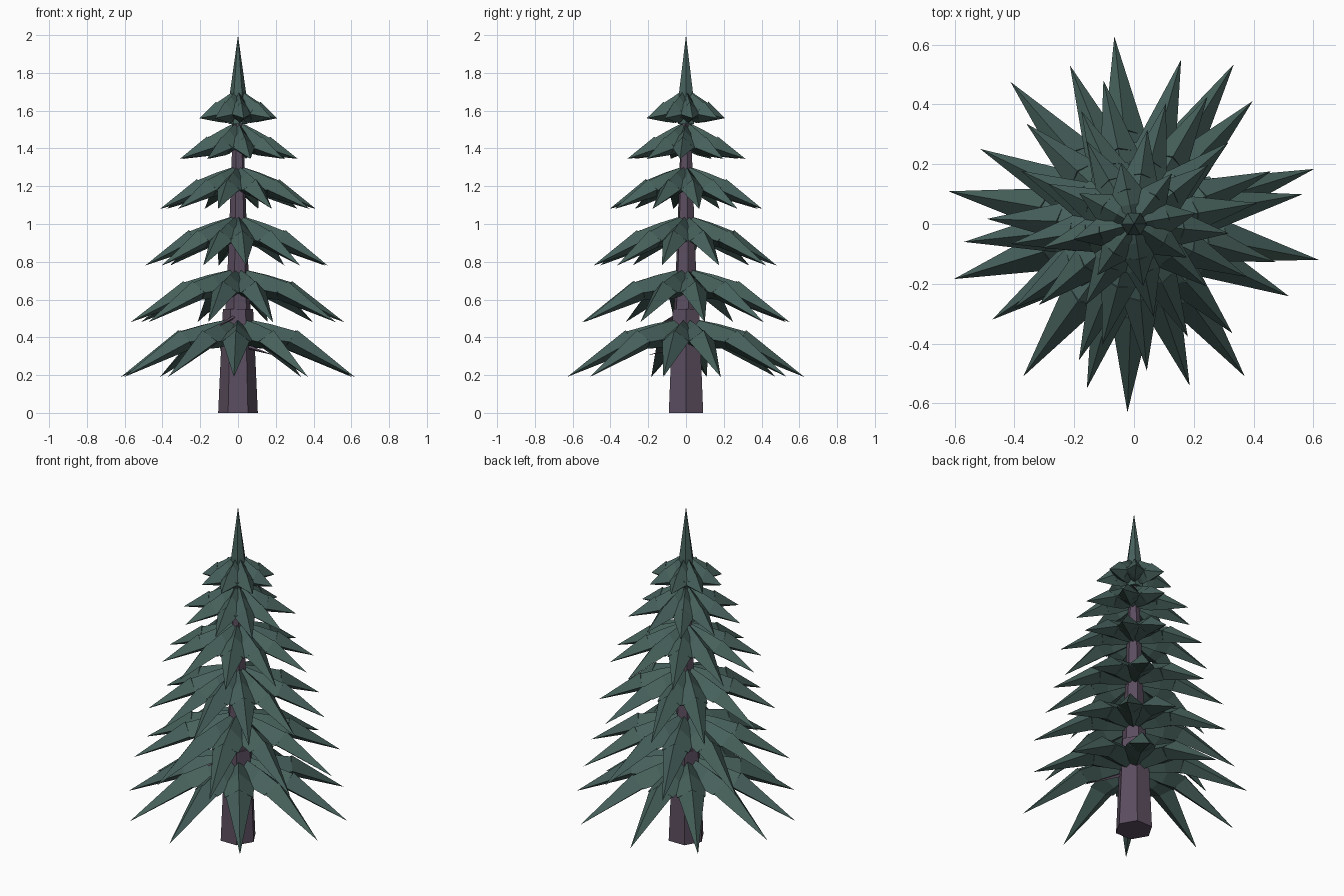
import bpy, bmesh, math
from mathutils import Vector

if "Cube" in bpy.data.objects:
    bpy.data.objects.remove(bpy.data.objects["Cube"])

def material(name, rgb):
    m = bpy.data.materials.new(name)
    m.diffuse_color = (*rgb, 1)
    m.use_nodes = True
    m.node_tree.nodes["Principled BSDF"].inputs["Base Color"].default_value = m.diffuse_color
    return m

green = material("needles", (0.062, 0.118, 0.105))
bark = material("bark", (0.105, 0.075, 0.115))

def finish(name, bm, mat):
    bmesh.ops.recalc_face_normals(bm, faces=bm.faces)
    me = bpy.data.meshes.new(name)
    bm.to_mesh(me)
    bm.free()
    me.materials.append(mat)
    ob = bpy.data.objects.new(name, me)
    bpy.context.collection.objects.link(ob)

def skin(bm, rings, tip=None):
    """Join rings of points with faces; close with a tip point or a cap."""
    vs = [[bm.verts.new(p) for p in r] for r in rings]
    n = len(vs[0])
    bm.faces.new(vs[0])
    for a, b in zip(vs, vs[1:]):
        for i in range(n):
            j = (i + 1) % n
            bm.faces.new((a[i], a[j], b[j], b[i]))
    if tip is None:
        bm.faces.new(vs[-1])
    else:
        t = bm.verts.new(tip)
        for i in range(n):
            bm.faces.new((vs[-1][i], vs[-1][(i + 1) % n], t))

def circle(r, z, n, turn=0.0):
    return [(r * math.cos(turn + math.tau * i / n), r * math.sin(turn + math.tau * i / n), z)
            for i in range(n)]

def branch(bm, deg, top, bend_r, bend_z, tip_r, tip_z, w, h):
    """Broad inner arm, then a drooping spike with its own base."""
    c, s = math.cos(math.radians(deg)), math.sin(math.radians(deg))
    def put(r, t, z):
        return Vector((r * c - t * s, r * s + t * c, z))
    def section(r, z, w, h, lean):
        return [put(r, 0, z), put(r - lean * 0.5, w, z - h * 0.6),
                put(r - lean, 0, z - h), put(r - lean * 0.5, -w, z - h * 0.6)]
    lean = bend_r * 0.2
    skin(bm, [section(0.03, top, w * 0.8, h * 1.5, 0.0),
              section(bend_r * 0.55, top * 0.5 + bend_z * 0.5 + 0.005, w * 1.15, h * 1.4, 0.0),
              section(bend_r, bend_z, w * 1.05, h, lean)])
    skin(bm, [section(bend_r, bend_z + 0.008, w * 0.95, h * 1.1, lean)], put(tip_r, 0, tip_z))

def even(n, start):
    return [start + 360 * i / n + 4 * math.sin(5 * i + start) for i in range(n)]

# Branch tiers: top z, bend radius, bend z, tip radius, tip z, half width, depth, directions
tiers = [
    (0.50, 0.32, 0.43, 0.63, 0.19, 0.075, 0.09, [96, 58, 17, -11, -54, -92, -126, -163, 170, 131]),
    (0.76, 0.29, 0.69, 0.572, 0.48, 0.072, 0.09, [74, 46, 10, -25, -71, -106, -146, -174, 154, 112]),
    (1.04, 0.26, 0.96, 0.492, 0.78, 0.068, 0.085, [21, 60, 102, 137, 178, 215, 248, 275, 312, 345]),
    (1.30, 0.22, 1.23, 0.418, 1.08, 0.064, 0.085, even(10, 7)),
    (1.53, 0.17, 1.455, 0.318, 1.345, 0.06, 0.09, even(9, -2)),
    (1.70, 0.12, 1.64, 0.21, 1.56, 0.055, 0.1, even(8, 12)),
]
for k, (top, br, bz, tr, tz, w, h, dirs) in enumerate(tiers):
    bm = bmesh.new()
    for d in dirs:
        branch(bm, d, top, br, bz, tr, tz, w, h)
    finish(f"branch_tier_{k + 1}", bm, green)

# Pointed treetop
bm = bmesh.new()
skin(bm, [circle(0.05, 1.53, 6), circle(0.042, 1.70, 6)], (0, 0, 2.0))
finish("treetop", bm, green)

# Trunk in two stacked tapering pieces
bm = bmesh.new()
skin(bm, [circle(0.105, 0, 6), circle(0.08, 0.55, 6)])
finish("lower_trunk", bm, bark)
bm = bmesh.new()
skin(bm, [circle(0.07, 0.5, 6, 0.2), circle(0.052, 0.85, 6, 0.2), circle(0.025, 1.6, 6, 0.2)])
finish("upper_trunk", bm, bark)

# Bare twigs
for k, (a, b) in enumerate([((0, -0.04, 0.52), (-0.14, -0.19, 0.44)),
                            ((0.05, -0.04, 0.35), (0.19, -0.2, 0.305))]):
    a, b = Vector(a), Vector(b)
    q = (b - a).to_track_quat('Z', 'Y')
    bm = bmesh.new()
    skin(bm, [[a + q @ Vector(p) for p in circle(0.012, 0, 4)]], b)
    finish(f"twig_{k + 1}", bm, bark)
